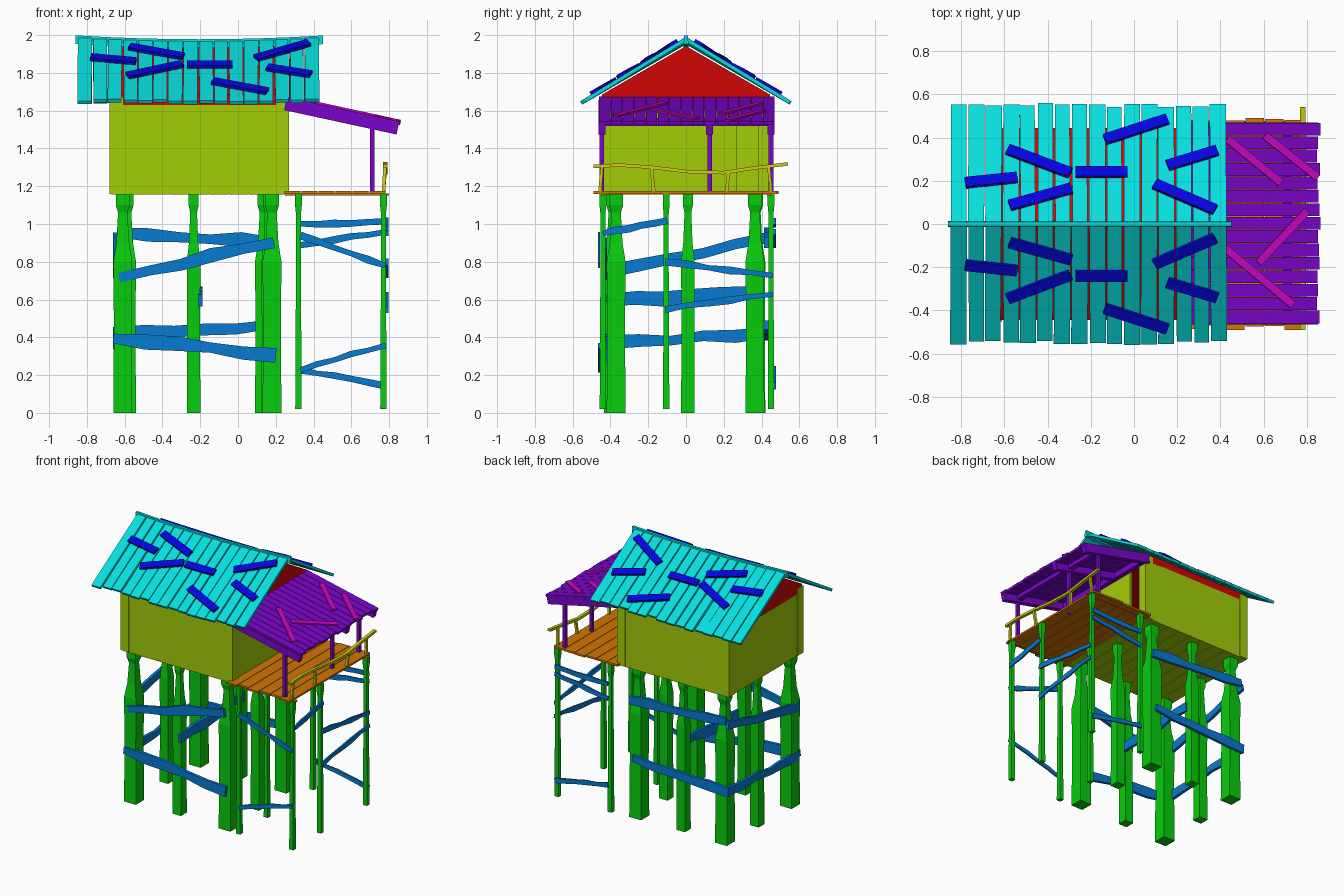
import bpy, bmesh, random
from mathutils import Vector

random.seed(4)
cube = bpy.data.objects.get("Cube")
if cube:
    bpy.data.objects.remove(cube, do_unlink=True)


def material(name, rgb):
    m = bpy.data.materials.new(name)
    m.use_nodes = True
    col = [c ** 2.2 for c in rgb] + [1]
    m.diffuse_color = col
    m.node_tree.nodes["Principled BSDF"].inputs["Base Color"].default_value = col
    return m


CYAN = material("cyan roof", (.06, .87, .87))
BLUE = material("deep blue patch", (.05, .05, .87))
RED = material("red gable", (.82, .05, .05))
OLIVE = material("lime wall", (.63, .8, .06))
PURPLE = material("purple porch", (.48, .05, .8))
MAGENTA = material("magenta patch", (.8, .06, .75))
ORANGE = material("orange deck", (.82, .46, .05))
GREEN = material("green stilt", (.06, .8, .08))
AZURE = material("azure brace", (.06, .48, .82))
YELLOW = material("yellow rail", (.8, .8, .1))


def loft(bm, rings):
    """Closed solid through a list of equal-sized rings."""
    loops = [[bm.verts.new(p) for p in r] for r in rings]
    for a, b in zip(loops, loops[1:]):
        n = len(a)
        for i in range(n):
            bm.faces.new((a[i], a[(i + 1) % n], b[(i + 1) % n], b[i]))
    bm.faces.new(loops[0])
    bm.faces.new(loops[-1])


def box(bm, x0, x1, y0, y1, z0, z1):
    loft(bm, [[(x0, y0, z), (x1, y0, z), (x1, y1, z), (x0, y1, z)] for z in (z0, z1)])


def board(bm, p0, p1, width, thick, normal, segs=1, wobble=0.0):
    """Plank between two points, lying flat against the given normal."""
    p0, p1, n = Vector(p0), Vector(p1), Vector(normal).normalized()
    side = (p1 - p0).cross(n).normalized()
    n = side.cross(p1 - p0).normalized() * thick / 2
    rings = []
    for i in range(segs + 1):
        c = p0.lerp(p1, i / segs) + side * random.uniform(-wobble, wobble)
        s = side * (width / 2 + random.uniform(-wobble, wobble))
        rings.append([c + s + n, c - s + n, c - s - n, c + s - n])
    loft(bm, rings)


def post(bm, x, y, profile, scale=1.0):
    """Square post from (height, half width) pairs."""
    loft(bm, [[(x + i * r * scale, y + j * r * scale, z)
               for i, j in ((-1, -1), (1, -1), (1, 1), (-1, 1))] for z, r in profile])


def make(name, mat, build):
    bm = bmesh.new()
    build(bm)
    bmesh.ops.recalc_face_normals(bm, faces=bm.faces)
    me = bpy.data.meshes.new(name)
    bm.to_mesh(me)
    bm.free()
    me.materials.append(mat)
    ob = bpy.data.objects.new(name, me)
    bpy.context.collection.objects.link(ob)
    return ob


# Main stilts under the house, thick at the foot with a pinched neck
STILT = [(0, .05), (.45, .047), (.8, .05), (.9, .034), (1.06, .025), (1.1, .037), (1.16, .037)]


def stilts(bm):
    for x, y in ((-.61, -.385), (.18, -.37), (-.59, .37), (.14, .365)):
        post(bm, x, y, STILT)
    for x, y in ((-.235, -.37), (-.235, .365), (-.61, .01), (.16, .01)):
        post(bm, x, y, STILT, .72)


make("stilts", GREEN, stilts)

# Thin porch posts
THIN = [(.02, .017), (.6, .014), (1.05, .013), (1.1, .018), (1.16, .018)]


def porch_stilts(bm):
    for x in (.32, .77):
        for y in (-.44, -.105, .45):
            post(bm, x, y, THIN)


make("porch_stilts", GREEN, porch_stilts)


# Braces running along x (plane y) and along y (plane x): start, z, end, z
def house_braces(bm):
    for y, a, za, b, zb in ((-.43, -.63, .72, .19, .9), (-.43, -.66, .4, .2, .3),
                            (.425, -.64, .95, .18, .9), (.425, -.66, .41, .15, .46)):
        board(bm, (a, y, za), (b, y, zb), .065, .022, (0, 1, 0), 5, .009)
    for x, za, zb in ((-.65, .74, .93), (-.65, .37, .42), (-.2, .59, .64)):
        board(bm, (x, -.42, za), (x, .43 if x < -.5 else .35, zb), .065, .022, (1, 0, 0), 5, .009)


make("house_braces", AZURE, house_braces)


def porch_braces(bm):
    for y, za, zb in ((-.46, .94, .78), (-.46, .23, .36), (.47, 1, 1.01), (.47, .89, .96), (.47, .23, .14)):
        board(bm, (.33, y, za), (.78, y, zb), .034, .012, (0, 1, 0), 5, .004)
    for a, za, b, zb in ((-.44, .95, -.1, 1.02), (-.11, .8, .46, .73), (-.11, .55, .46, .63)):
        board(bm, (.79, a, za), (.79, b, zb), .034, .012, (1, 0, 0), 5, .004)


make("porch_braces", AZURE, porch_braces)


# House body: corner posts, walls with a doorway onto the porch, plank floor
def walls(bm):
    for x in (-.68, .2):
        for y in (-.45, .38):
            box(bm, x, x + .07, y, y + .07, 1.16, 1.67)
    for y in (-.445, .425):
        box(bm, -.67, .26, y, y + .02, 1.16, 1.63)
    box(bm, -.675, -.655, -.43, .43, 1.16, 1.63)
    box(bm, .245, .265, -.43, .27, 1.16, 1.63)


make("house_walls", OLIVE, walls)


def floor(bm):
    for i in range(9):
        x = -.67 + i * .104
        box(bm, x, x + .099, -.445, .445, 1.155, 1.172)


make("house_floor", OLIVE, floor)


# Red gable block filling the roof
def gable(bm):
    loft(bm, [[(x, -.445, 1.625), (x, .445, 1.625), (x, .445, 1.685), (x, 0, 1.942), (x, -.445, 1.685)]
              for x in (-.672, .262)])


make("gable", RED, gable)


# Sagging plank roof
def roof_z(x, y):
    return 1.962 - .58 * abs(y) + .02 * ((x + .2) / .65) ** 2 * (1 - abs(y) / .6)


def roof(bm):
    for s in (-1, 1):
        for i in range(16):
            x = -.81 + i * .08
            end = s * random.uniform(.535, .555)
            x2 = x + random.uniform(-.004, .004)
            board(bm, (x, 0, roof_z(x, 0)), (x2, end, roof_z(x, end)),
                  random.uniform(.067, .077), .02, (0, s * .58, 1))


make("roof_planks", CYAN, roof)


def ridge(bm):
    rings = []
    for i in range(9):
        x = -.86 + i * 1.31 / 8
        z = roof_z(x, 0)
        rings.append([(x, -.013, z - .03), (x, .013, z - .03), (x, .01, z + .016), (x, -.01, z + .016)])
    loft(bm, rings)


make("ridge_cap", CYAN, ridge)

# Repair boards nailed over both roof slopes: x, y to x, y
PATCHES = ((-.78, .19, -.54, .215), (-.585, .345, -.295, .235), (-.575, .085, -.29, .165),
           (-.27, .24, -.03, .24), (-.135, .39, .155, .485), (.155, .27, .385, .34), (.095, .185, .375, .065))


def patches(bm):
    for s in (-1, 1):
        for xa, ya, xb, yb in PATCHES:
            board(bm, (xa, s * ya, roof_z(xa, ya) + .02), (xb, s * yb, roof_z(xb, yb) + .02),
                  .052, .022, (0, s * .58, 1))


make("roof_patches", BLUE, patches)


# Lean-to porch roof
def porch_z(x):
    return 1.665 - .217 * (x - .25)


SLOPE = (.217, 0, 1)


def porch_roof(bm):
    for i in range(15):
        y = -.43 + i * .062
        end = random.uniform(.845, .86)
        board(bm, (.25, y, porch_z(.25)), (end, y, porch_z(end)), .059, .018, SLOPE)
    for y in (-.445, .125, .45):
        board(bm, (.25, y, porch_z(.25) - .035), (.845, y, porch_z(.845) - .035), .038, .055, SLOPE)
        box(bm, .698, .722, y - .012, y + .012, 1.16, 1.55)
    box(bm, .69, .73, -.445, .45, 1.52, 1.56)
    box(bm, .265, .3, -.445, .45, 1.6, 1.65)


make("porch_roof", PURPLE, porch_roof)


def porch_patches(bm):
    for xa, ya, xb, yb in ((.43, .395, .68, .19), (.605, .41, .85, .215),
                           (.575, -.18, .8, .06), (.42, -.11, .735, -.375)):
        board(bm, (xa, ya, porch_z(xa) + .013), (xb, yb, porch_z(xb) + .013), .036, .012, SLOPE)


make("porch_patches", MAGENTA, porch_patches)


# Porch deck on two joists
def deck(bm):
    for i in range(6):
        x = .268 + i * .09
        w = .043
        box(bm, x - w + .02, x + w + .02, random.uniform(-.49, -.47), random.uniform(.475, .495), 1.16, 1.174)
    for y in (-.45, .43):
        box(bm, .25, .8, y, y + .025, 1.15, 1.162)


make("deck", ORANGE, deck)


# Crooked handrail
def rail(bm):
    path = ((-.49, 1.305), (-.35, 1.312), (-.18, 1.3), (0, 1.278), (.2, 1.272), (.35, 1.295), (.54, 1.318))
    loft(bm, [[(.768, y, z - .009), (.792, y, z - .009), (.792, y, z + .009), (.768, y, z + .009)]
              for y, z in path])
    for y, top, lean in ((-.455, 1.3, .01), (-.17, 1.295, -.012), (.215, 1.27, .008), (.45, 1.3, -.01)):
        board(bm, (.77, y, 1.17), (.778, y + lean, top), .018, .018, (1, 0, 0), 3, .002)


make("handrail", YELLOW, rail)
